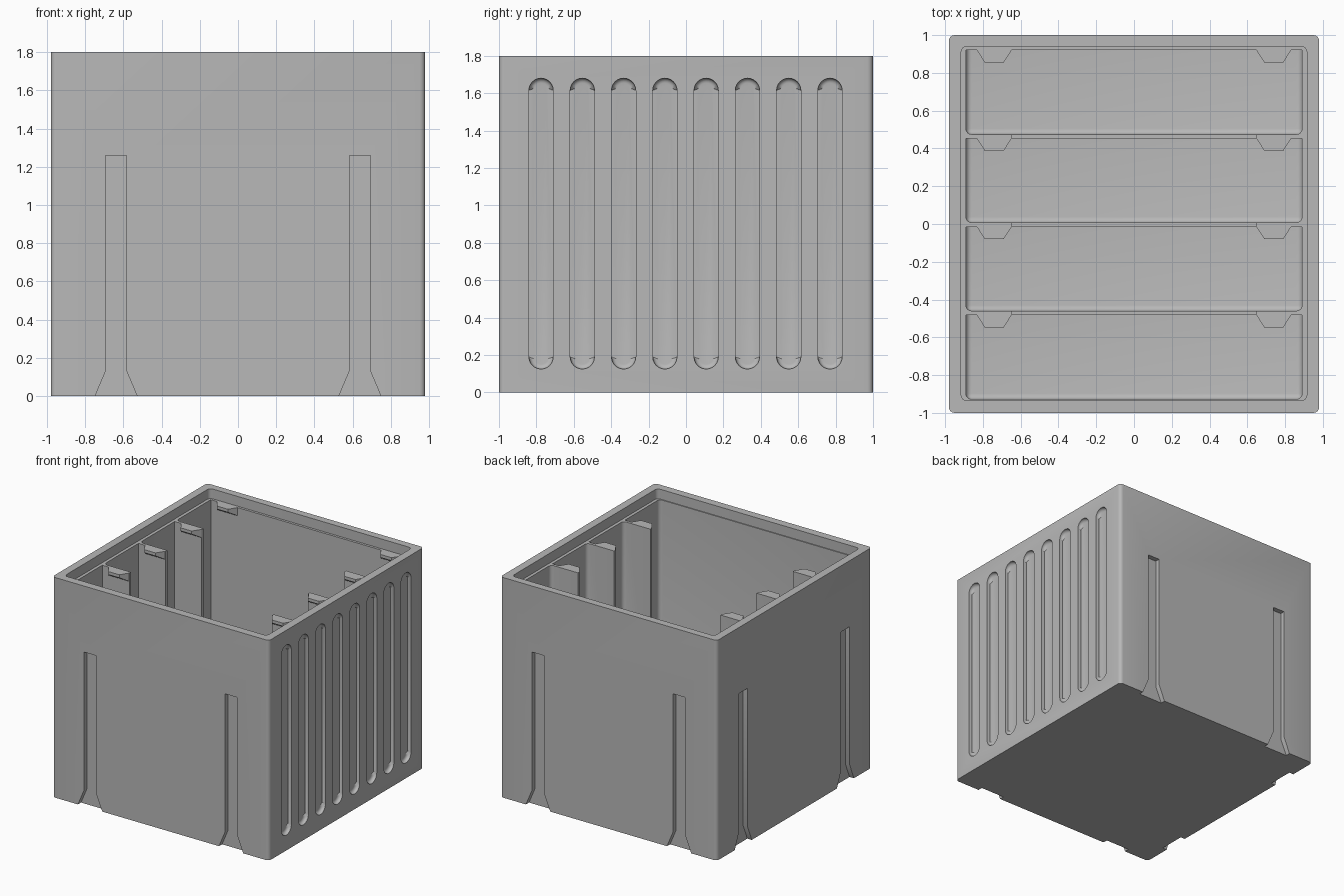
import bpy, bmesh, math
from mathutils import Matrix, Vector

cube = bpy.data.objects.get("Cube")
if cube:
    bpy.data.objects.remove(cube, do_unlink=True)

grey = bpy.data.materials.new("plain grey")
grey.use_nodes = True
grey.diffuse_color = (0.48, 0.48, 0.48, 1)
grey.node_tree.nodes["Principled BSDF"].inputs["Base Color"].default_value = grey.diffuse_color

HALF_X, HALF_Y, HEIGHT = 0.98, 1.0, 1.8
LEDGE = 1.72          # height of the lid ledge and divider tops
FLOOR = 0.07
INNER_X = 0.89
PITCH = 0.4675        # spacing of the four compartments


def finish(bm, name):
    bmesh.ops.recalc_face_normals(bm, faces=bm.faces)
    mesh = bpy.data.meshes.new(name)
    bm.to_mesh(mesh)
    bm.free()
    mesh.materials.append(grey)
    obj = bpy.data.objects.new(name, mesh)
    bpy.context.collection.objects.link(obj)
    return obj


def bevel(bm, pick, radius, segments=4):
    edges = [e for e in bm.edges if pick(e)]
    bmesh.ops.bevel(bm, geom=edges, offset=radius, segments=segments,
                    profile=0.5, affect='EDGES')


def box(bm, low, high):
    low, high = Vector(low), Vector(high)
    size = Matrix.Diagonal((*(high - low), 1))
    bmesh.ops.create_cube(bm, size=1, matrix=Matrix.Translation((low + high) / 2) @ size)


def is_vertical(e):
    a, b = e.verts
    return abs(a.co.z - b.co.z) > 0.5 and (a.co - b.co).xy.length < 0.001


def prism(bm, outline, near, far, turn=0.0):
    """Extrude an (across, up) outline from y=near to y=far, then turn it about z."""
    rot = Matrix.Rotation(turn, 3, 'Z')
    rings = [[bm.verts.new(rot @ Vector((u, y, z))) for u, z in outline] for y in (near, far)]
    bm.faces.new(rings[0])
    inner = bm.faces.new(rings[1][::-1])
    n = len(outline)
    for i in range(n):
        j = (i + 1) % n
        bm.faces.new((rings[0][i], rings[1][i], rings[1][j], rings[0][j]))
    return inner


def cut(target, bm):
    cutter = finish(bm, "cutter")
    cutter.hide_render = True
    mod = target.modifiers.new("cut", 'BOOLEAN')
    mod.operation = 'DIFFERENCE'
    mod.solver = 'EXACT'
    mod.object = cutter
    bpy.context.view_layer.objects.active = target
    bpy.ops.object.modifier_apply(modifier=mod.name)
    bpy.data.objects.remove(cutter, do_unlink=True)


# Outer block with softly rounded upright corners
bm = bmesh.new()
box(bm, (-HALF_X, -HALF_Y, 0), (HALF_X, HALF_Y, HEIGHT))
bevel(bm, is_vertical, 0.03)
body = finish(bm, "box_body")

# Lid recess
bm = bmesh.new()
box(bm, (-0.915, -0.935, LEDGE), (0.915, 0.94, HEIGHT + 0.2))
bevel(bm, lambda e: abs(e.verts[0].co.z - e.verts[1].co.z) > 0.1, 0.03)
cut(body, bm)

# Four compartments, rounded at the floor and at the front corners
bm = bmesh.new()
backs = [0.92 - PITCH * i for i in range(4)]
for back in backs:
    part = bmesh.new()
    front = back - 0.445
    box(part, (-INNER_X, front, FLOOR), (INNER_X, back, HEIGHT + 0.1))

    def soft(e):
        at_front = all(v.co.y < front + 0.01 for v in e.verts)
        at_floor = all(v.co.z < FLOOR + 0.01 for v in e.verts)
        at_back = all(v.co.y > back - 0.01 for v in e.verts)
        return (at_front and is_vertical(e)) or (at_floor and not at_back)

    bevel(part, soft, 0.03)
    temp = bpy.data.meshes.new("temp")
    part.to_mesh(temp)
    part.free()
    bm.from_mesh(temp)
    bpy.data.meshes.remove(temp)
cut(body, bm)

# Wide central opening through the dividers
bm = bmesh.new()
box(bm, (-0.645, -0.7, 0.35), (0.645, 0.7, HEIGHT + 0.1))
cut(body, bm)

# Flared guide slots on the front, back and right-hand walls
bm = bmesh.new()
for turn, wall, offset in ((0, HALF_Y, 0.638), (math.pi, HALF_Y, 0.638),
                           (-math.pi / 2, HALF_X, 0.66)):
    for c in (-offset, offset):
        outline = [(c - 0.131, -0.05), (c + 0.131, -0.05), (c + 0.055, 0.13),
                   (c + 0.055, 1.26), (c - 0.055, 1.26), (c - 0.055, 0.13)]
        prism(bm, outline, -wall - 0.05, -wall + 0.04, turn)
cut(body, bm)

# Row of eight round-ended grip grooves
bm = bmesh.new()
radius, low, high = 0.065, 0.19, 1.615
rims = []
for i in range(8):
    c = -0.775 + 0.2207 * i
    outline = []
    for k in range(26):
        upper = k < 13
        a = math.pi * (k if upper else k - 1) / 12
        outline.append((c + radius * math.cos(a),
                        (high if upper else low) + radius * math.sin(a)))
    rims += prism(bm, outline, -HALF_X - 0.05, -HALF_X + 0.03, math.pi / 2).edges
bmesh.ops.bevel(bm, geom=rims, offset=0.025, segments=4, profile=0.5, affect='EDGES')
cut(body, bm)

# Small wedge tabs near the top of each compartment's back wall
for row, back in enumerate(backs):
    for side in (-1, 1):
        bm = bmesh.new()

        def ring(y, inner, outer, z):
            return [bm.verts.new((side * inner, y, z)), bm.verts.new((side * outer, y, z))]

        wall, tip = back + 0.005, back - 0.065
        top = ring(wall, 0.645, 0.835, LEDGE) + ring(tip, 0.69, 0.79, LEDGE)[::-1]
        low_ring = ring(wall, 0.645, 0.835, LEDGE - 0.07) + ring(tip, 0.69, 0.79, LEDGE - 0.025)[::-1]
        bm.faces.new(top)
        bm.faces.new(low_ring[::-1])
        for i in range(4):
            j = (i + 1) % 4
            bm.faces.new((top[i], low_ring[i], low_ring[j], top[j]))
        finish(bm, f"{'left' if side > 0 else 'right'}_tab_{row + 1}")

# Smooth the rounded corners while keeping crisp edges
bpy.ops.object.select_all(action='DESELECT')
body.select_set(True)
bpy.context.view_layer.objects.active = body
bpy.ops.object.shade_smooth_by_angle(angle=math.radians(30))
